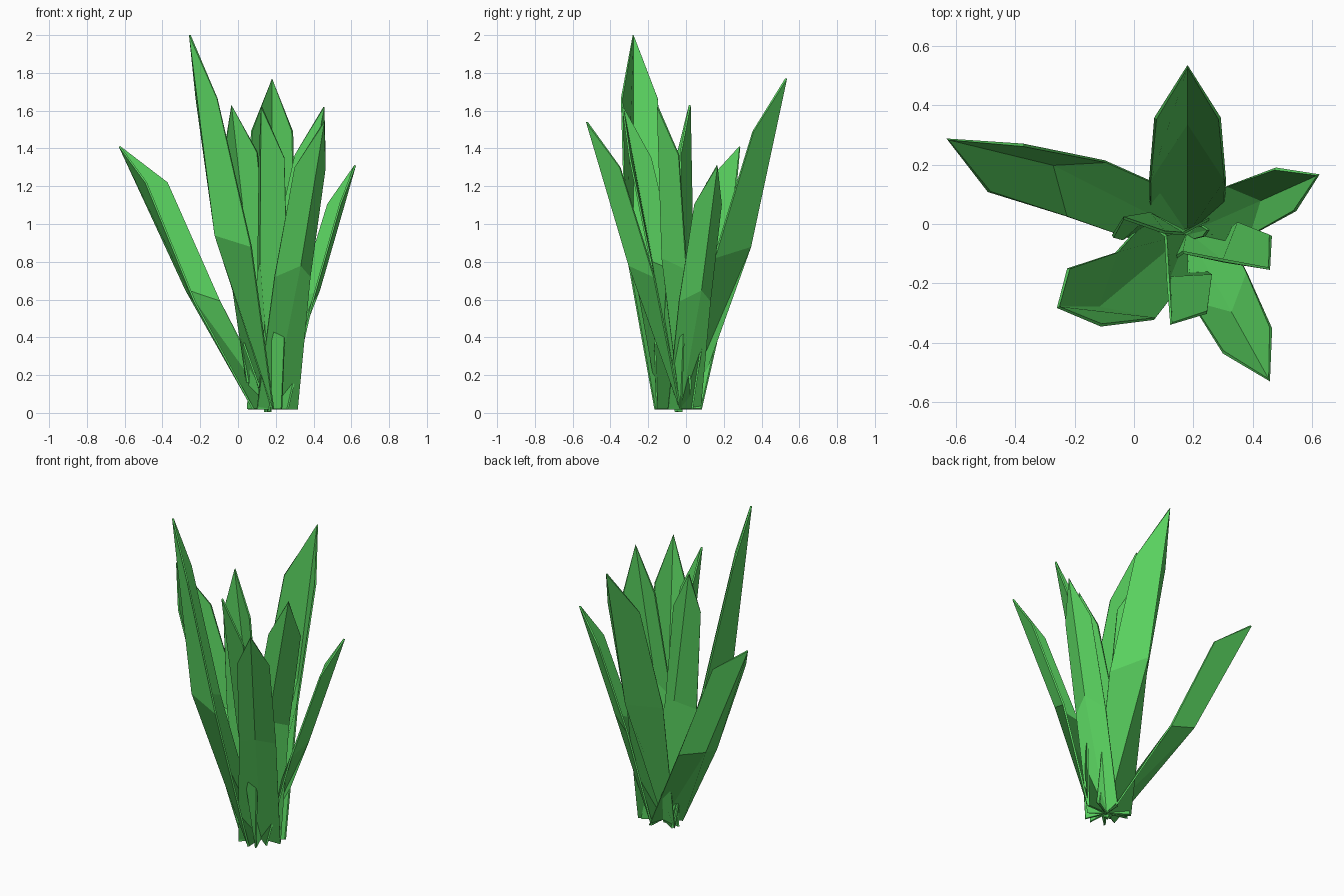
import bpy
from math import cos, sin, radians
from mathutils import Vector

cube = bpy.data.objects.get("Cube")
if cube:
    bpy.data.objects.remove(cube, do_unlink=True)

green = bpy.data.materials.new("leaf_green")
green.use_nodes = True
colour = (0.10, 0.64, 0.115, 1)
green.diffuse_color = colour
green.node_tree.nodes["Principled BSDF"].inputs["Base Color"].default_value = colour

ROOT = Vector((0.18, -0.03, 0.02))
SPROUT_ROOT = Vector((0.16, -0.04, 0.005))


def leaf(name, tip, shoulder, keel, facing, half, foot, fold, root=ROOT):
    """Folded blade: keel on the outer side, two raised edges on the inner side."""
    a = radians(facing)
    out = Vector((cos(a), sin(a), 0))
    side = Vector((-sin(a), cos(a), 0))
    tip, shoulder, keel = Vector(tip), Vector(shoulder), Vector(keel)
    wide = half * 1.17
    inner = keel - out * wide * fold - Vector((0, 0, 0.06))
    base = root + out * foot * 0.5
    verts = [base + side * foot, root, base - side * foot,
             inner + side * wide, keel, inner - side * wide,
             shoulder + side * half, tip, shoulder - side * half]
    faces = []
    for row in (0, 3):
        for i in (row, row + 1):
            faces.append((i, i + 1, i + 4, i + 3))
    mesh = bpy.data.meshes.new(name)
    mesh.from_pydata(verts, [], faces)
    mesh.materials.append(green)
    obj = bpy.data.objects.new(name, mesh)
    bpy.context.collection.objects.link(obj)
    skin = obj.modifiers.new("thickness", "SOLIDIFY")
    skin.thickness = 0.01
    skin.offset = 0


# Large leaves: tip, shoulder centre, keel bend, facing angle, half width, foot, fold depth
leaf("tall_leaf", (-0.255, -0.28, 2), (-0.165, -0.245, 1.665), (-0.12, -0.28, 0.94), 210, 0.11, 0.12, 1.13)
leaf("back_leaf", (0.18, 0.53, 1.77), (0.18, 0.355, 1.49), (0.18, 0.34, 0.88), 90, 0.108, 0.125, 1.5)
leaf("right_leaf", (-0.627, 0.285, 1.41), (-0.43, 0.187, 1.22), (-0.275, 0.2, 0.65), 144, 0.097, 0.1, 1.22)
leaf("inner_left_leaf", (0.455, -0.15, 1.62), (0.38, -0.08, 1.365), (0.3, -0.125, 0.82), -62, 0.09, 0.12, 0.85)
leaf("front_left_leaf", (0.455, -0.525, 1.54), (0.38, -0.39, 1.3), (0.33, -0.3, 0.78), -63, 0.09, 0.12, 0.9)
leaf("left_leaf", (0.62, 0.165, 1.31), (0.508, 0.115, 1.105), (0.43, 0.08, 0.65), 25, 0.078, 0.095, 0.9)
leaf("inner_back_leaf", (-0.035, 0.02, 1.63), (0.015, -0.035, 1.38), (0.055, 0.035, 0.82), 95, 0.087, 0.11, 0.75)
leaf("inner_front_leaf", (0.125, -0.335, 1.62), (0.18, -0.24, 1.35), (0.12, -0.18, 0.8), 229, 0.087, 0.12, 0.95)

# Small sprouts around the foot: tip and facing angle
for i, (tip, angle) in enumerate([((0.03, -0.05, 0.37), 180), ((0.13, -0.11, 0.27), 250),
                                  ((0.25, -0.02, 0.44), 10)]):
    tip = Vector(tip)
    leaf("sprout_%d" % (i + 1), tip, SPROUT_ROOT.lerp(tip, 0.8), SPROUT_ROOT.lerp(tip, 0.45),
         angle, 0.018, 0.018, 1, SPROUT_ROOT)
